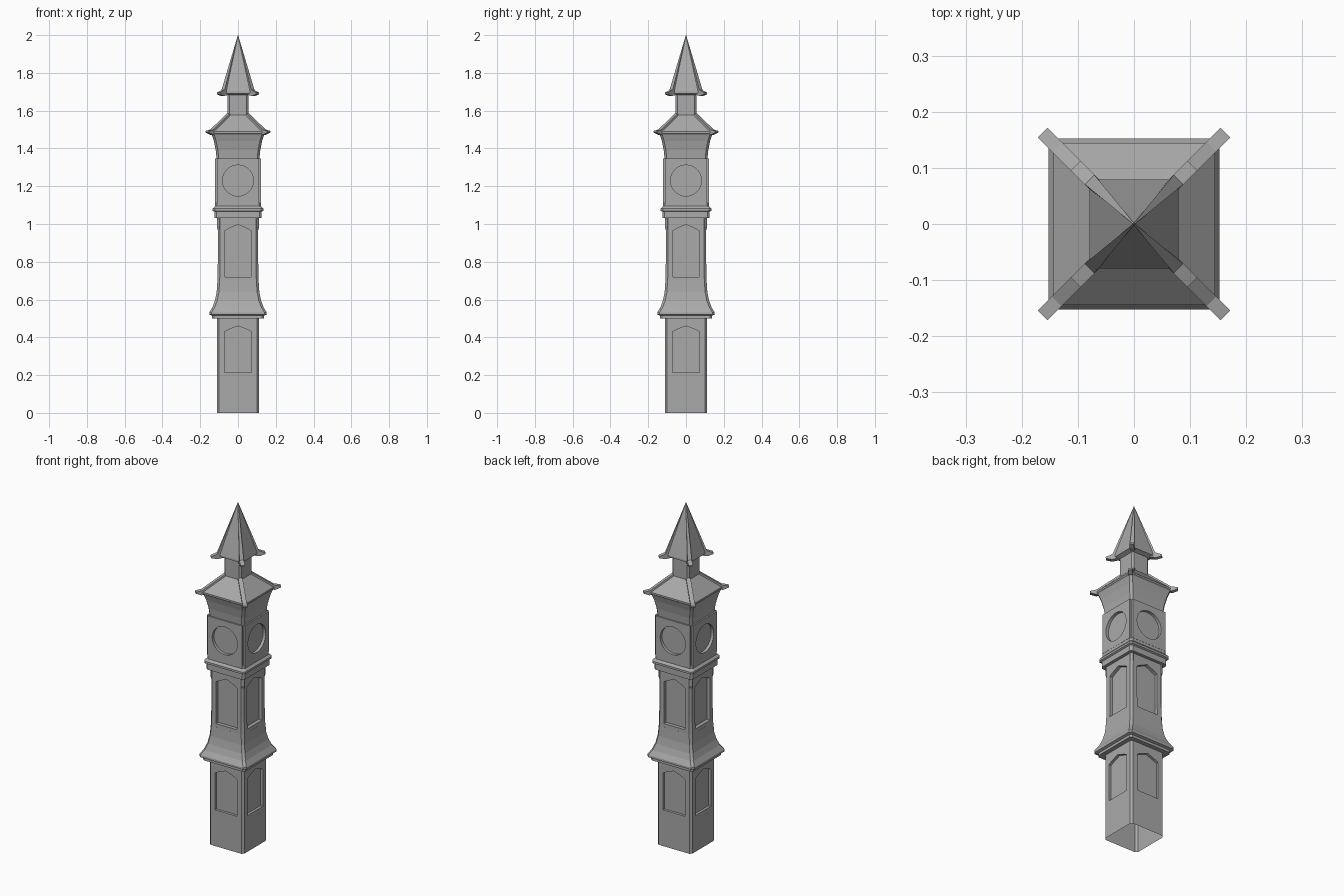
import bpy, bmesh, math
from mathutils import Matrix, Vector

cube = bpy.data.objects.get("Cube")
if cube:
    bpy.data.objects.remove(cube, do_unlink=True)

GREY = (0.4, 0.4, 0.4, 1)
stone = bpy.data.materials.new("grey stone")
stone.use_nodes = True
stone.diffuse_color = GREY
stone.node_tree.nodes["Principled BSDF"].inputs["Base Color"].default_value = GREY


def make_object(name, bm):
    bmesh.ops.recalc_face_normals(bm, faces=bm.faces[:])
    mesh = bpy.data.meshes.new(name)
    bm.to_mesh(mesh)
    bm.free()
    mesh.materials.append(stone)
    obj = bpy.data.objects.new(name, mesh)
    bpy.context.collection.objects.link(obj)
    return obj


def tower_part(name, profile, chamfer=0.012):
    """Stack square rings with chamfered corners from (half width, z) pairs."""
    bm = bmesh.new()
    rings = []
    for h, z in profile:
        k = h - min(chamfer, h * 0.4)
        corners = [(h, -k), (h, k), (k, h), (-k, h), (-h, k), (-h, -k), (-k, -h), (k, -h)]
        rings.append([bm.verts.new((x, y, z)) for x, y in corners])
    for low, high in zip(rings, rings[1:]):
        for i in range(8):
            j = (i + 1) % 8
            bm.faces.new((low[i], low[j], high[j], high[i]))
    bm.faces.new(rings[0])
    bm.faces.new(rings[-1])
    return make_object(name, bm)


def four_prisms(name, outline, span, turn=0.0):
    """Extrude an (x, z) outline over span(x) = (y0, y1), repeated on four sides."""
    bm = bmesh.new()
    for side in range(4):
        rot = Matrix.Rotation(math.radians(90 * side + turn), 3, "Z")
        ends = [[bm.verts.new(rot @ Vector((x, span(x)[e], z))) for x, z in outline]
                for e in (0, 1)]
        bm.faces.new(ends[0])
        bm.faces.new(ends[1])
        n = len(outline)
        for i in range(n):
            j = (i + 1) % n
            bm.faces.new((ends[0][i], ends[0][j], ends[1][j], ends[1][i]))
    return make_object(name, bm)


def carve(targets, outline, floor):
    """Recess an outline into all four sides, down to the given distance."""
    cutter = four_prisms("recess_cutter", outline, lambda x: (-0.2, -floor))
    cutter.hide_render = True
    for obj in targets:
        mod = obj.modifiers.new("recess", "BOOLEAN")
        mod.operation = "DIFFERENCE"
        mod.solver = "EXACT"
        mod.object = cutter
        bpy.context.view_layer.objects.active = obj
        bpy.ops.object.modifier_apply(modifier=mod.name)
    bpy.data.objects.remove(cutter, do_unlink=True)


def arch(w, base, shoulder, peak):
    mid = shoulder + (peak - shoulder) * 0.35
    return [(-w, base), (w, base), (w, shoulder), (w * 0.72, mid),
            (0, peak), (-w * 0.72, mid), (-w, shoulder)]


def corner_bars(name, side_profile, half=0.012):
    """Bars lying on the diagonals; the profile is (corner offset, z)."""
    outline = [(d * math.sqrt(2), z) for d, z in side_profile]

    def span(u):
        w = min(half, 0.001 + abs(u) * 0.4)
        return -w, w
    return four_prisms(name, outline, span, 45)


# Lower shaft with arched recesses and an open underside
lower_shaft = tower_part("lower_shaft", [(0.112, 0), (0.112, 0.505)])
carve([lower_shaft], arch(0.071, 0.213, 0.43, 0.46), 0.097)
bm = bmesh.new()
bm.from_mesh(lower_shaft.data)
bottom = [f for f in bm.faces if all(v.co.z < 0.001 for v in f.verts)]
bmesh.ops.delete(bm, geom=bottom, context="FACES_ONLY")
bm.to_mesh(lower_shaft.data)
bm.free()

# Flared skirt between the shafts
tower_part("skirt", [(0.138, 0.5), (0.138, 0.515), (0.152, 0.52), (0.152, 0.532),
                     (0.135, 0.56), (0.122, 0.595), (0.113, 0.64), (0.109, 0.7)])

# Upper shaft with arched recesses and corner brackets
upper_shaft = tower_part("upper_shaft", [(0.109, 0.69), (0.107, 0.8), (0.107, 1.04)])
carve([upper_shaft], arch(0.068, 0.72, 0.965, 0.997), 0.088)
corner_bars("corner_brackets", [(0.09, 1.035), (0.105, 1.035), (0.105, 0.985),
                                (0.1, 0.965), (0.09, 0.965)], 0.009)

# Stepped collar
tower_part("collar", [(0.125, 1.032), (0.125, 1.065), (0.134, 1.07),
                      (0.134, 1.082), (0.122, 1.095), (0.122, 1.112)])

# Clock room with raised panels and round recessed dials
clock_room = tower_part("clock_room", [(0.114, 1.1), (0.114, 1.36)])
panels = four_prisms("clock_panels", [(-0.111, 1.112), (0.111, 1.112),
                                      (0.111, 1.347), (-0.111, 1.347)],
                     lambda x: (-0.123, -0.112))
dial = [(0.082 * math.cos(a * math.tau / 32), 1.23 + 0.082 * math.sin(a * math.tau / 32))
        for a in range(32)]
carve([clock_room, panels], dial, 0.106)

# Flared cornice and main roof
tower_part("cornice", [(0.114, 1.35), (0.118, 1.39), (0.128, 1.44), (0.139, 1.475)])
tower_part("main_roof", [(0.139, 1.475), (0.144, 1.48), (0.144, 1.49), (0.056, 1.576)])
corner_bars("roof_hip_bars", [(0.05, 1.586), (0.138, 1.5), (0.163, 1.493),
                              (0.163, 1.484), (0.14, 1.472), (0.125, 1.48), (0.05, 1.56)])

# Lantern and spire
tower_part("lantern", [(0.056, 1.57), (0.056, 1.69)], 0.01)
tower_part("spire", [(0.056, 1.682), (0.079, 1.692), (0.079, 1.702), (0.001, 1.997)], 0.006)
corner_bars("spire_hip_bars", [(0.0, 2.0), (0.079, 1.709), (0.104, 1.695), (0.104, 1.687),
                               (0.082, 1.678), (0.056, 1.684), (0.0, 1.94)])
